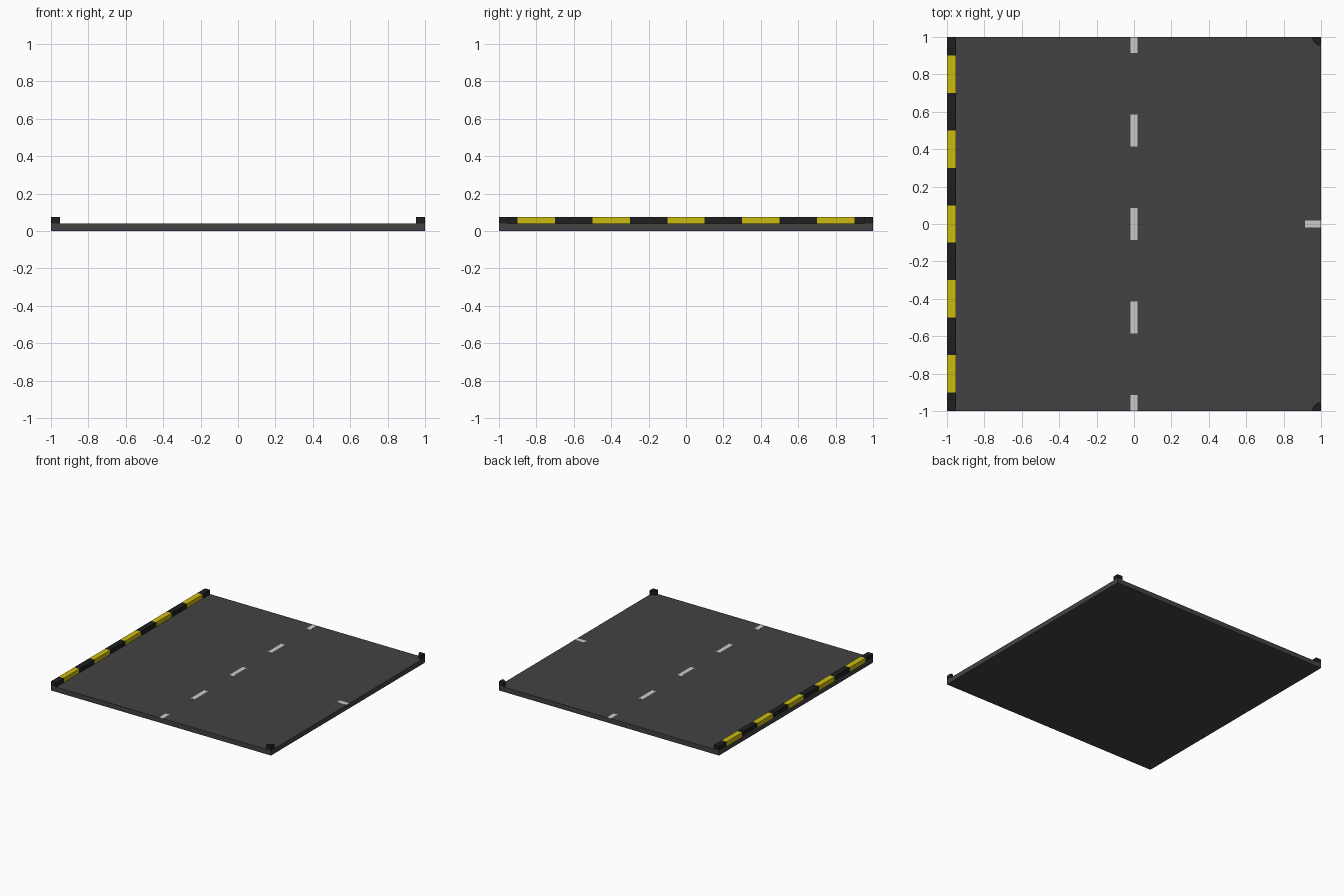
import bpy, bmesh
from math import cos, sin, pi

if "Cube" in bpy.data.objects:
    bpy.data.objects.remove(bpy.data.objects["Cube"])

ROAD_Z, CURB_Z, CURB_W = 0.04, 0.075, 0.047


def material(name, rgb):
    m = bpy.data.materials.new(name)
    m.diffuse_color = (*rgb, 1)
    m.use_nodes = True
    m.node_tree.nodes["Principled BSDF"].inputs["Base Color"].default_value = m.diffuse_color
    return m


ASPHALT = material("asphalt", (0.055, 0.055, 0.055))
BLACK = material("black_paint", (0.013, 0.013, 0.013))
YELLOW = material("yellow_paint", (0.6, 0.5, 0.005))
WHITE = material("white_paint", (0.8, 0.8, 0.8))


def finish(name, bm, *mats):
    bmesh.ops.recalc_face_normals(bm, faces=bm.faces[:])
    me = bpy.data.meshes.new(name)
    bm.to_mesh(me)
    bm.free()
    for m in mats:
        me.materials.append(m)
    ob = bpy.data.objects.new(name, me)
    bpy.context.collection.objects.link(ob)
    return ob


def prism(name, outline, z0, z1, mat):
    """Extrude a flat outline upward from z0 to z1."""
    bm = bmesh.new()
    face = bm.faces.new([bm.verts.new((x, y, z0)) for x, y in outline])
    ext = bmesh.ops.extrude_face_region(bm, geom=[face], use_keep_orig=True)
    for v in ext["geom"]:
        if isinstance(v, bmesh.types.BMVert):
            v.co.z = z1
    return finish(name, bm, mat)


def rect(x0, x1, y0, y1):
    return [(x0, y0), (x1, y0), (x1, y1), (x0, y1)]


# Road slab
prism("road_slab", rect(-1, 1, -1, 1), 0, ROAD_Z, ASPHALT)

# Striped curb: one bar cut into alternating black and yellow lengths
bm = bmesh.new()
cuts = [-1] + [-0.9 + 0.2 * i for i in range(10)] + [1]
section = [(-1, ROAD_Z), (-1 + CURB_W, ROAD_Z), (-1 + CURB_W, CURB_Z), (-1, CURB_Z)]
rings = [[bm.verts.new((x, y, z)) for x, z in section] for y in cuts]
for i, (a, b) in enumerate(zip(rings, rings[1:])):
    for k in range(4):
        n = (k + 1) % 4
        bm.faces.new((a[k], a[n], b[n], b[k])).material_index = i % 2
bm.faces.new(rings[0])
bm.faces.new(rings[-1])
finish("striped_curb", bm, BLACK, YELLOW)

# Quarter-round corner curbs on the right side
for side, label in ((-1, "front"), (1, "back")):
    arc = [(1 - CURB_W * cos(t * pi / 16), side * (1 - CURB_W * sin(t * pi / 16)))
           for t in range(9)]
    prism(f"corner_curb_{label}", [(1, side)] + arc, ROAD_Z, CURB_Z, BLACK)

# Painted centre dashes, clipped at the tile edges
PAINT_Z = ROAD_Z + 0.001
for i in range(5):
    y = -1 + 0.5 * i
    prism(f"centre_dash_{i + 1}",
          rect(-0.018, 0.018, max(-1, y - 0.086), min(1, y + 0.086)),
          ROAD_Z, PAINT_Z, WHITE)

# Half dash leading into the side road
prism("side_road_dash", rect(0.914, 1, -0.018, 0.018), ROAD_Z, PAINT_Z, WHITE)
